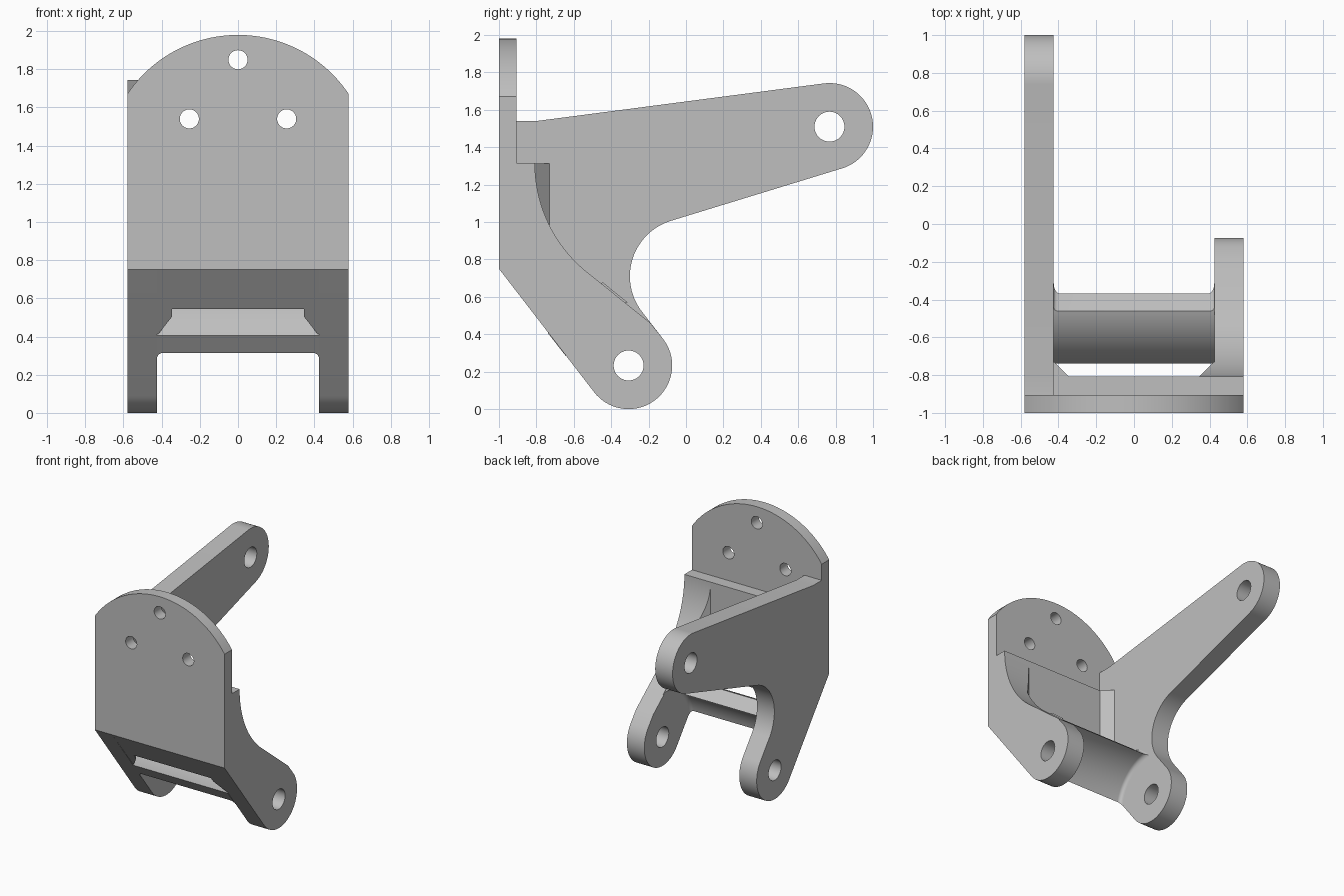
import bpy
import bmesh
from math import sin, cos, acos, sqrt, radians, degrees

if "Cube" in bpy.data.objects:
    bpy.data.objects.remove(bpy.data.objects["Cube"], do_unlink=True)

# One plain metal grey
grey = bpy.data.materials.new("metal_grey")
grey.use_nodes = True
colour = (0.52, 0.52, 0.52, 1)
grey.diffuse_color = colour
grey.node_tree.nodes["Principled BSDF"].inputs["Base Color"].default_value = colour

OUT, INN = 0.58, 0.425          # outer and inner faces of the side arms
FRONT, BACK = -1.0, -0.808      # panel faces
STEP = 1.315                    # height where the panel gets thinner
PIN, TIP = (-0.307, 0.233), (0.767, 1.51)
LUG, BORE = 0.233, 0.08
CURVE, CURVE_R = (-0.06, STEP), 0.748
SLOPE = 1.276


def arc(c, r, a, b, n=24):
    """Points on an arc from angle a to b in degrees."""
    return [(c[0] + r * cos(radians(a + (b - a) * i / n)),
             c[1] + r * sin(radians(a + (b - a) * i / n))) for i in range(n + 1)]


def circle(c, r, n=40):
    return arc(c, r, 0, 360, n)[:-1]


def finish(name, bm):
    bmesh.ops.remove_doubles(bm, verts=bm.verts, dist=0.0002)
    bmesh.ops.recalc_face_normals(bm, faces=bm.faces)
    mesh = bpy.data.meshes.new(name)
    bm.to_mesh(mesh)
    bm.free()
    mesh.materials.append(grey)
    obj = bpy.data.objects.new(name, mesh)
    bpy.context.collection.objects.link(obj)
    bpy.ops.object.select_all(action='DESELECT')
    obj.select_set(True)
    bpy.context.view_layer.objects.active = obj
    bpy.ops.object.shade_smooth_by_angle(angle=radians(25))
    return obj


def plate(name, loops, axis, start, end):
    """Extrude an outline with holes along x or y."""
    bm = bmesh.new()
    for loop in loops:
        vs = [bm.verts.new((start, p, q) if axis == 'x' else (p, start, q))
              for p, q in loop]
        for i, v in enumerate(vs):
            bm.edges.new((vs[i - 1], v))
    normal = (1, 0, 0) if axis == 'x' else (0, 1, 0)
    bmesh.ops.triangle_fill(bm, edges=bm.edges[:], use_beauty=True, normal=normal)
    new = bmesh.ops.extrude_face_region(bm, geom=bm.faces[:])["geom"]
    bmesh.ops.translate(bm, vec=[(end - start) * k for k in normal],
                        verts=[g for g in new if isinstance(g, bmesh.types.BMVert)])
    return finish(name, bm)


def loft(name, rings):
    """Skin a row of equal cross-sections and cap both ends."""
    bm = bmesh.new()
    rows = [[bm.verts.new(p) for p in ring] for ring in rings]
    for a, b in zip(rows, rows[1:]):
        for i in range(len(a)):
            bm.faces.new((a[i - 1], a[i], b[i], b[i - 1]))
    bm.faces.new(rows[0])
    bm.faces.new(rows[-1][::-1])
    return finish(name, bm)


def slope_z(y):
    return 0.75 - SLOPE * (y - FRONT)


# Round-topped mounting plate with three bolt holes
top = arc((0, 1.282), 0.698, 33.8, 146.2, 48)
top[0], top[-1] = (OUT, top[0][1]), (-OUT, top[-1][1])
plate("mounting_plate",
      [[(-OUT, STEP), (OUT, STEP)] + top,
       circle((0, 1.85), 0.05), circle((-0.255, 1.54), 0.05), circle((0.255, 1.54), 0.05)],
      'y', FRONT, -0.905)

# Thick lower panel between the side arms
low = -0.839
plate("lower_panel",
      [[(FRONT, STEP), (FRONT, 0.75), (low, slope_z(low)), (BACK, slope_z(low) + 0.03),
        (BACK, STEP)]], 'x', -INN, INN)

# Short arm on the left, ending in the pin lug
lug = arc(PIN, LUG, 37, -141.9, 36)
sweep = arc(CURVE, CURVE_R, 180, 231.2, 30)
plate("short_arm",
      [[(FRONT, STEP), (FRONT, 0.75)] + lug[::-1] + [(-0.19, 0.46)] + sweep[::-1],
       circle(PIN, BORE)], 'x', INN, OUT)

# Long arm on the right, with a pin lug and a raised rear lug
plate("long_arm",
      [[(FRONT, STEP), (FRONT, 0.75)] + lug[::-1]
       + arc((0.01, 0.71), 0.31, 217, 107) + arc(TIP, LUG, -73, 97, 36)
       + [(-0.80, 1.54), (-0.905, 1.54), (-0.905, STEP)],
       circle(PIN, BORE), circle(TIP, BORE)], 'x', -OUT, -INN)


# Chamfered corner gussets between the panel and the arms
def gusset(name, side, path):
    rings = []
    for yc, z in path:
        d = yc - BACK
        pts = [(INN, low), (INN - 0.08, low), (INN - 0.08, BACK),
               (INN - 0.08 + d, yc), (INN, yc)]
        rings.append([(side * x, y, slope_z(y) if z is None else z) for x, y in pts])
    loft(name, rings)


deep = BACK + 0.078
gusset("right_gusset", -1, [(deep, STEP - 0.001), (deep, None)])
gusset("left_gusset", 1, [(max(y, BACK), z) for y, z in sweep if y < deep]
       + [(deep, 0.98), (deep, None)])

# Curved web joining the arms around the pin, filleted at both ends
FILLET = 0.03
offsets = [FILLET * (1 - cos(radians(a))) for a in range(0, 91, 15)]
stations = [(-INN + e, e) for e in offsets] + [(INN - e, e) for e in offsets[::-1]]
rings = []
for x, e in stations:
    grow = FILLET - sqrt(max(0, FILLET ** 2 - (FILLET - e) ** 2))
    ring = []
    for r, flip in ((0.368 - grow, 1), (0.465, -1)):
        a = 218.1 - degrees(acos(LUG / r))
        b = 51.2 + degrees(acos((0.245 + grow * 0.5) / r))
        ring += arc(PIN, r, a, b)[::flip]
    rings.append([(x, y, z) for y, z in ring])
loft("curved_web", rings)
